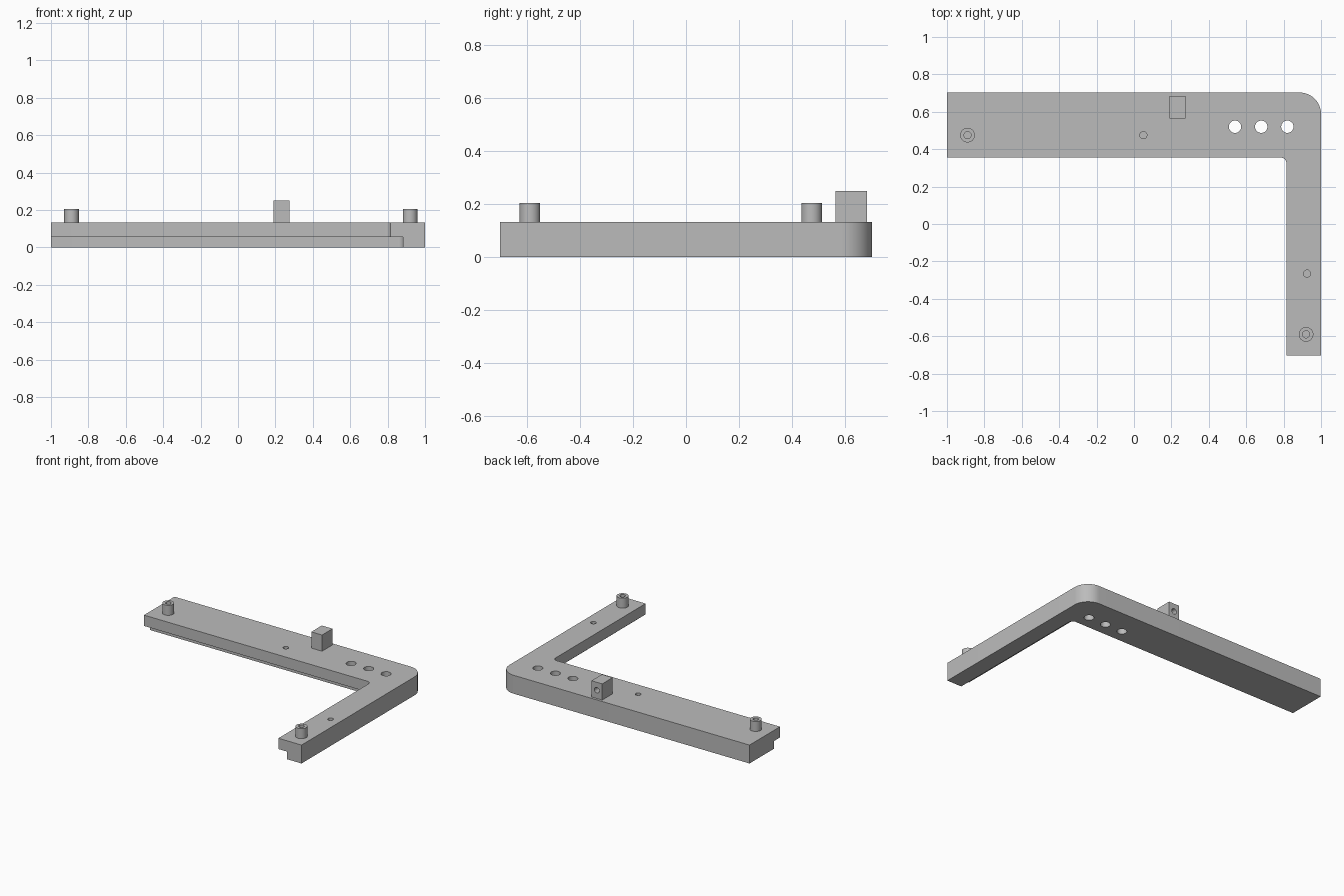
import bpy, bmesh, math
from mathutils import Vector

cube = bpy.data.objects.get("Cube")
if cube:
    bpy.data.objects.remove(cube, do_unlink=True)

grey = bpy.data.materials.new("plain grey")
grey.use_nodes = True
tone = (0.5, 0.5, 0.5, 1)
grey.diffuse_color = tone
grey.node_tree.nodes["Principled BSDF"].inputs["Base Color"].default_value = tone

TOP = 0.133      # upper face of the bracket
STEP = 0.055     # height of the rebate
EDGE = 0.355     # inner edge of the long arm
SIDE = 0.815     # inner edge of the short arm
REBATE = 0.067   # depth of the rebate


def add_object(name, bm):
    bmesh.ops.recalc_face_normals(bm, faces=bm.faces)
    mesh = bpy.data.meshes.new(name)
    bm.to_mesh(mesh)
    bm.free()
    mesh.materials.append(grey)
    obj = bpy.data.objects.new(name, mesh)
    bpy.context.collection.objects.link(obj)
    return obj


def prism(name, corners, z0, z1):
    """Extrude an outline of (x, y, corner radius) points."""
    bm = bmesh.new()
    verts = []
    for i, (x, y, r) in enumerate(corners):
        p = Vector((x, y, z0))
        if not r:
            verts.append(bm.verts.new(p))
            continue
        before, after = corners[i - 1], corners[(i + 1) % len(corners)]
        a = (Vector((*before[:2], z0)) - p).normalized()
        b = (Vector((*after[:2], z0)) - p).normalized()
        for k in range(13):
            t = k / 12 * math.pi / 2
            verts.append(bm.verts.new(p + r * (a * (1 - math.sin(t)) + b * (1 - math.cos(t)))))
    face = bm.faces.new(verts)
    new = bmesh.ops.extrude_face_region(bm, geom=[face])["geom"]
    bmesh.ops.translate(bm, vec=(0, 0, z1 - z0),
                        verts=[g for g in new if isinstance(g, bmesh.types.BMVert)])
    return add_object(name, bm)


def box(name, x0, x1, y0, y1, z0, z1):
    return prism(name, [(x0, y0, 0), (x1, y0, 0), (x1, y1, 0), (x0, y1, 0)], z0, z1)


def cylinder(name, centre, radius, depth, along_y=False):
    bm = bmesh.new()
    bmesh.ops.create_cone(bm, cap_ends=True, segments=40, radius1=radius,
                          radius2=radius, depth=depth)
    obj = add_object(name, bm)
    obj.location = centre
    if along_y:
        obj.rotation_euler.x = math.pi / 2
    return obj


def cut(target, cutter):
    cutter.hide_render = True
    bpy.context.view_layer.update()
    bpy.context.view_layer.objects.active = target
    mod = target.modifiers.new("cut", "BOOLEAN")
    mod.operation, mod.solver, mod.object = "DIFFERENCE", "EXACT", cutter
    bpy.ops.object.modifier_apply(modifier=mod.name)
    bpy.data.objects.remove(cutter, do_unlink=True)


# L-shaped bracket with a rounded outer corner
bracket = prism("bracket", [(-1, EDGE, 0), (SIDE, EDGE, 0.03), (SIDE, -0.703, 0),
                            (1, -0.703, 0), (1, 0.703, 0.115), (-1, 0.703, 0)], 0, TOP)

# Rebate along the lower inner edge
x, y = SIDE + REBATE, EDGE + REBATE
cut(bracket, prism("rebate_cutter", [(-1.2, -1, 0), (x, -1, 0), (x, y, 0.03), (-1.2, y, 0)],
                   -0.1, STEP))

# Three through holes near the corner
for hx in (0.54, 0.68, 0.82):
    cut(bracket, cylinder("hole_cutter", (hx, 0.52, 0.07), 0.033, 0.4))

# Small blind holes, one on each arm
for hx, hy in ((0.05, 0.475), (0.925, -0.265)):
    cut(bracket, cylinder("hole_cutter", (hx, hy, TOP), 0.019, 0.14))

# Hollow pins at the arm ends
pins = []
for name, px, py in (("long_arm_pin", -0.89, 0.475), ("short_arm_pin", 0.92, -0.59)):
    pin = cylinder(name, (px, py, (TOP + 0.205) / 2), 0.039, 0.205 - TOP)
    cut(pin, cylinder("bore_cutter", (px, py, 0.205), 0.019, 0.12))
    pins.append(pin)

# Upright block with a hole in its back face
block = box("upright_block", 0.19, 0.276, 0.565, 0.685, TOP, 0.25)
cut(block, cylinder("bore_cutter", (0.233, 0.685, 0.193), 0.02, 0.14, along_y=True))

# Smooth the round walls, keep the edges sharp
bpy.ops.object.select_all(action="DESELECT")
for obj in [bracket, block] + pins:
    obj.select_set(True)
bpy.context.view_layer.objects.active = bracket
bpy.ops.object.shade_smooth_by_angle(angle=math.radians(30))
